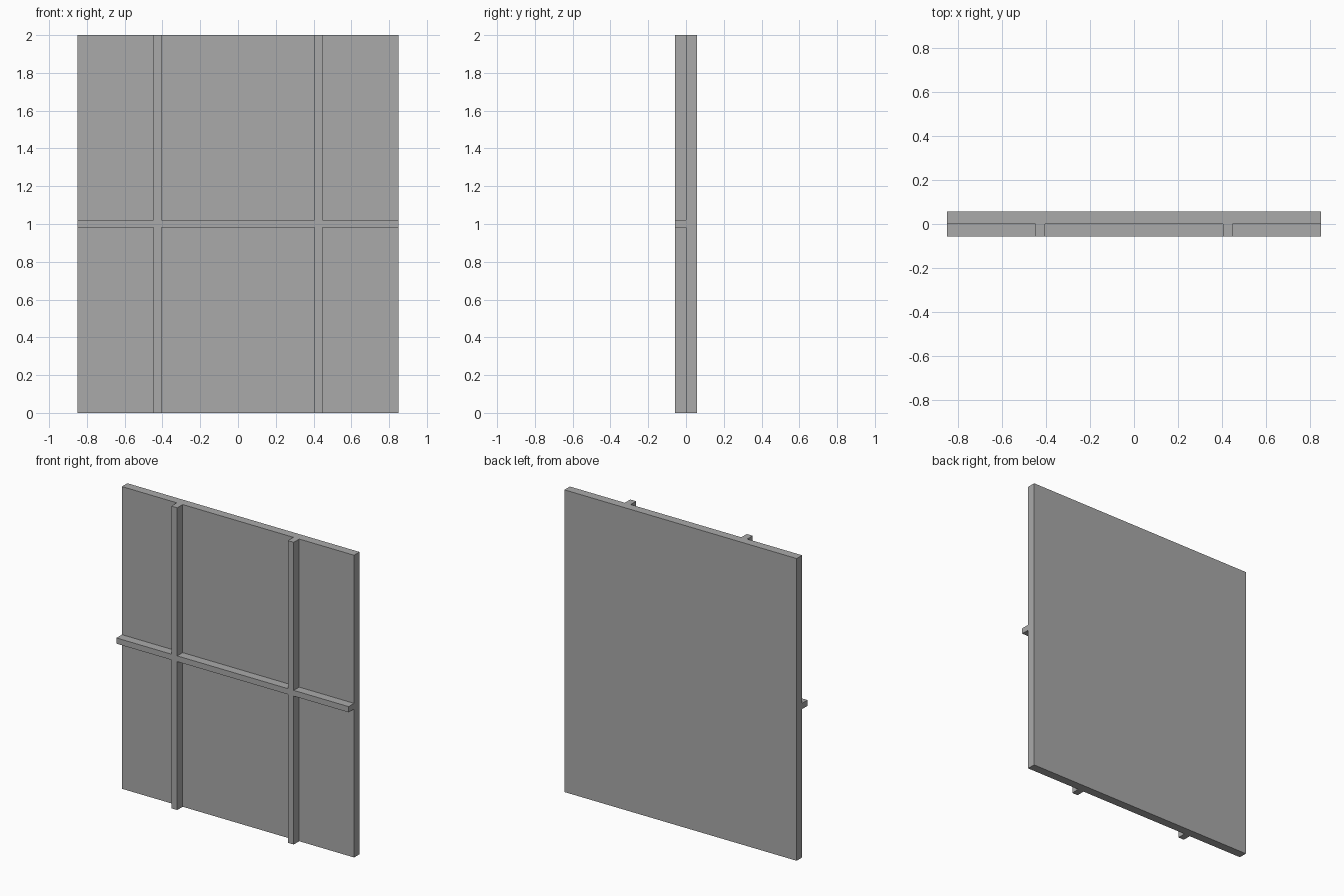
import bpy
import bmesh

cube = bpy.data.objects.get("Cube")
if cube:
    bpy.data.objects.remove(cube, do_unlink=True)

HALF_W, HEIGHT, DEPTH = 0.85, 2.0, 0.057

grey = bpy.data.materials.new("plain_grey")
grey.use_nodes = True
grey.diffuse_color = (0.4, 0.4, 0.4, 1)
grey.node_tree.nodes["Principled BSDF"].inputs["Base Color"].default_value = (0.4, 0.4, 0.4, 1)


def slab(name, xs, zs, y_back, keep):
    """Extrude the kept cells of an x-z grid forward into one solid."""
    bm = bmesh.new()
    grid = [[bm.verts.new((x, y_back, z)) for z in zs] for x in xs]
    for i in range(len(xs) - 1):
        for j in range(len(zs) - 1):
            if keep(i, j):
                bm.faces.new((grid[i][j], grid[i + 1][j],
                              grid[i + 1][j + 1], grid[i][j + 1]))
    out = bmesh.ops.extrude_face_region(bm, geom=bm.faces[:], use_keep_orig=True)
    moved = [v for v in out["geom"] if isinstance(v, bmesh.types.BMVert)]
    bmesh.ops.translate(bm, verts=moved, vec=(0, -DEPTH, 0))
    bmesh.ops.delete(bm, geom=[v for v in bm.verts if not v.link_faces], context="VERTS")
    bmesh.ops.recalc_face_normals(bm, faces=bm.faces[:])
    mesh = bpy.data.meshes.new(name)
    bm.to_mesh(mesh)
    bm.free()
    mesh.materials.append(grey)
    obj = bpy.data.objects.new(name, mesh)
    bpy.context.collection.objects.link(obj)
    return obj


# Flat backing panel
slab("back_panel", (-HALF_W, HALF_W), (0, HEIGHT), DEPTH, lambda i, j: True)

# Two uprights joined with one crossbar
inner, outer = 0.405, 0.448
slab("front_lattice",
     (-HALF_W, -outer, -inner, inner, outer, HALF_W),
     (0, 0.982, 1.02, HEIGHT), 0,
     lambda i, j: i in (1, 3) or j == 1)
